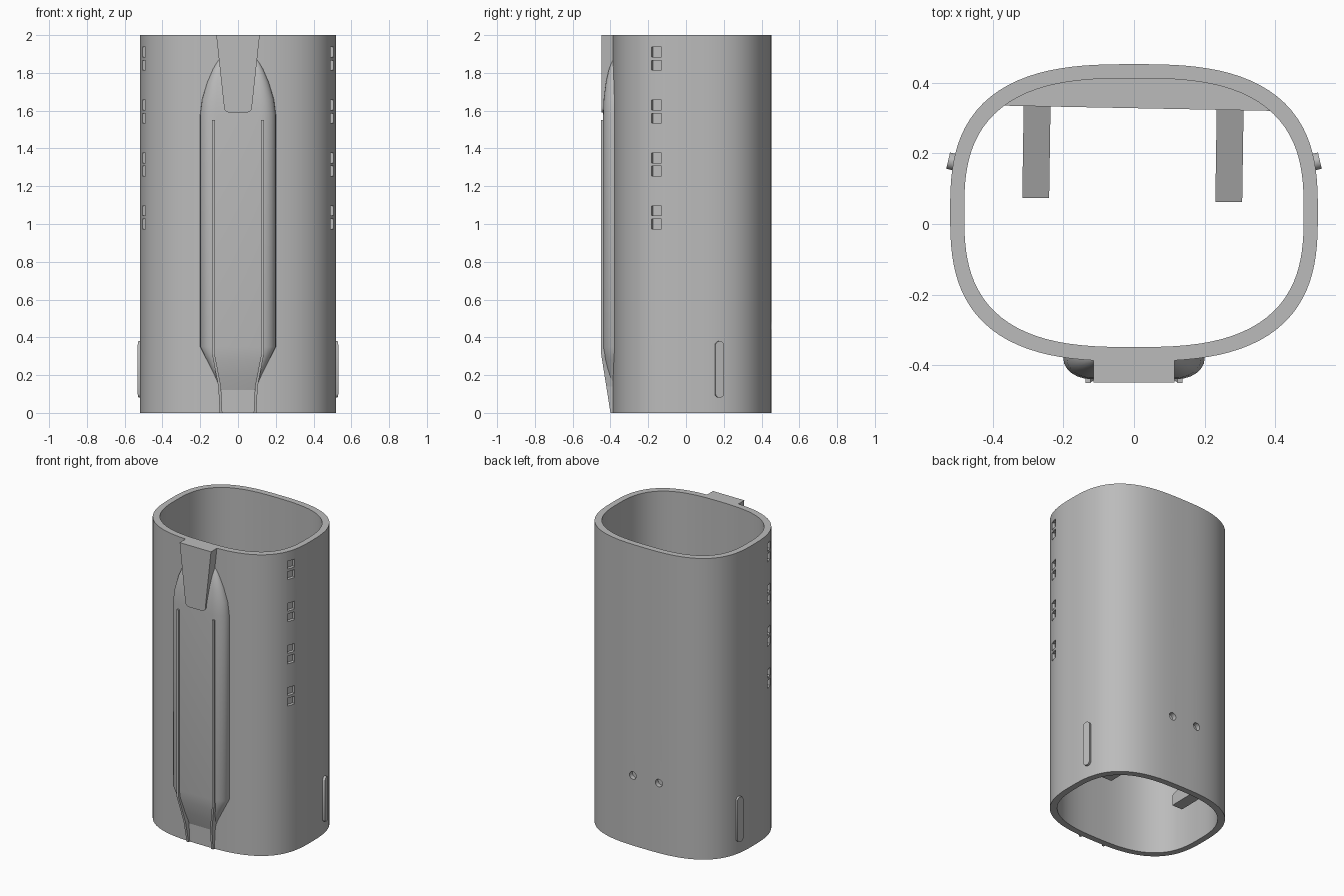
import bpy, bmesh
from math import cos, sin, pi, radians, copysign
from mathutils import Matrix, Vector

cube = bpy.data.objects.get("Cube")
if cube:
    bpy.data.objects.remove(cube, do_unlink=True)

grey = bpy.data.materials.new("plain_grey")
grey.use_nodes = True
grey.diffuse_color = (0.5, 0.5, 0.5, 1)
grey.node_tree.nodes["Principled BSDF"].inputs["Base Color"].default_value = (0.5, 0.5, 0.5, 1)

HEIGHT, WALL, CENTRE_Y = 2.0, 0.04, 0.032


def finish(bm, name, smooth=True):
    bmesh.ops.recalc_face_normals(bm, faces=bm.faces)
    mesh = bpy.data.meshes.new(name)
    bm.to_mesh(mesh)
    bm.free()
    mesh.materials.append(grey)
    obj = bpy.data.objects.new(name, mesh)
    bpy.context.scene.collection.objects.link(obj)
    if smooth:
        bpy.ops.object.select_all(action="DESELECT")
        obj.select_set(True)
        bpy.context.view_layer.objects.active = obj
        bpy.ops.object.shade_smooth_by_angle(angle=radians(30))
    return obj


def loft(bm, rings, caps=True, wrap=False):
    """Skin closed rings of points."""
    rows = [[bm.verts.new(p) for p in ring] for ring in rings]
    pairs = list(zip(rows, rows[1:])) + ([(rows[-1], rows[0])] if wrap else [])
    for a, b in pairs:
        for i in range(len(a)):
            j = (i + 1) % len(a)
            bm.faces.new((a[i], a[j], b[j], b[i]))
    if caps:
        bm.faces.new(rows[0])
        bm.faces.new(rows[-1])


def outline(inset, z, count=112):
    """Rounded-square section of the shell."""
    ring = []
    for k in range(count):
        c, s = cos(2 * pi * k / count), sin(2 * pi * k / count)
        r = (abs(c) ** 2.8 + abs(s) ** 2.8) ** (-1 / 2.8)
        ring.append((c * r * (0.52 - inset), CENTRE_Y + s * r * (0.42 - inset), z))
    return ring


def side_x(y):
    return 0.52 * (1 - (abs(y - CENTRE_Y) / 0.42) ** 2.8) ** (1 / 2.8)


def add_box(bm, centre, size, turn=0):
    m = Matrix.Translation(centre) @ Matrix.Rotation(turn, 4, "Z") @ Matrix.Diagonal((*size, 1))
    bmesh.ops.create_cube(bm, size=1, matrix=m)


# Hollow shell
bm = bmesh.new()
loft(bm, [outline(0, 0), outline(0, HEIGHT), outline(WALL, HEIGHT), outline(WALL, 0)],
     caps=False, wrap=True)
shell = finish(bm, "shell")

# Cutter: square side pockets in pairs, and two round holes at the back
bm = bmesh.new()
for side in (-1, 1):
    for pair in range(4):
        for z in (1.0, 1.07):
            y = -0.157
            add_box(bm, (side * (side_x(y) + 0.005), y, z + 0.28 * pair),
                    (0.05, 0.055, 0.052), -side * radians(17))
for x in (-0.115, 0.075):
    m = Matrix.Translation((x, 0.44, 0.465)) @ Matrix.Rotation(pi / 2, 4, "X")
    bmesh.ops.create_cone(bm, cap_ends=True, segments=24, radius1=0.025, radius2=0.025,
                          depth=0.12, matrix=m)
cutter = finish(bm, "pocket_cutter", smooth=False)
cutter.hide_render = True
cutter.hide_viewport = True
cutter.display_type = "WIRE"
cut = shell.modifiers.new("pockets", "BOOLEAN")
cut.operation, cut.solver, cut.object = "DIFFERENCE", "EXACT", cutter

# Raised front panel with rounded shoulders: z, half width, flat half width, front y
stations = [(0.12, 0.09, 0.085, -0.388), (0.2, 0.125, 0.095, -0.412),
            (0.28, 0.165, 0.11, -0.43), (0.35, 0.2, 0.12, -0.439),
            (1.58, 0.2, 0.12, -0.439), (1.66, 0.19, 0.115, -0.436),
            (1.75, 0.163, 0.11, -0.424), (1.82, 0.133, 0.1, -0.408),
            (1.87, 0.105, 0.09, -0.388)]
rings = []
for z, w, f, front in stations:
    half = [(w, -0.36), (w, -0.38)]
    for k in range(1, 7):
        a = k / 6 * pi / 2
        half.append((f + (w - f) * cos(a), -0.38 + (front + 0.38) * sin(a)))
    rings.append([(x, y, z) for x, y in half] + [(-x, y, z) for x, y in reversed(half)])
bm = bmesh.new()
loft(bm, rings)
finish(bm, "front_panel")

# Thin ribs that turn inward and run to the bottom edge
for side, label in ((1, "left"), (-1, "right")):
    bm = bmesh.new()
    loft(bm, [[(side * (x + dx), y, z) for dx, y in
               ((-0.007, -0.37), (0.007, -0.37), (0.007, front), (-0.007, front))]
              for x, front, z in ((0.09, -0.4, 0), (0.097, -0.422, 0.14),
                                  (0.13, -0.449, 0.31), (0.13, -0.449, 1.55))])
    finish(bm, label + "_front_rib", smooth=False)

# Tapered clip at the top of the front, with rounded lower corners
right = [(0.115, HEIGHT), (0.075, 1.63)]
right += [(0.045 + 0.03 * cos(a), 1.62 - 0.03 * sin(a)) for a in (k * pi / 12 for k in range(1, 7))]
profile = right + [(-x, z) for x, z in reversed(right)]
bm = bmesh.new()
loft(bm, [[(x, y, z) for x, z in profile] for y in (-0.36, -0.448)])
finish(bm, "front_clip")

# Upright rounded bars low on both sides
for side, label in ((1, "left"), (-1, "right")):
    bm = bmesh.new()
    place = (Matrix.Translation((side * 0.512, 0.176, 0.23))
             @ Matrix.Rotation(side * radians(13), 4, "Z"))
    capsule = [(0.024 * cos(a), copysign(0.126, sin(a)) + 0.024 * sin(a))
               for a in ((k + 0.5) * pi / 8 for k in range(16))]
    loft(bm, [[place @ Vector((x, y, z)) for y, z in capsule] for x in (-0.014, 0.014)])
    finish(bm, label + "_side_bar")

# Block inside the back wall, slightly skewed, with two arms pointing forward
bm = bmesh.new()
curve = []
for k in range(25):
    x = -0.38 + 0.77 * k / 24
    curve.append((x, CENTRE_Y + 0.39 * (1 - (abs(x) / 0.49) ** 2.8) ** (1 / 2.8)))
base = [(0.39, 0.32), (-0.38, 0.335)]
loft(bm, [[(x, y, z) for x, y in curve + base] for z in (0.13, 0.55)])
finish(bm, "back_block", smooth=False)

for x, tip, label in ((0.268, 0.062, "left"), (-0.278, 0.073, "right")):
    bm = bmesh.new()
    side_shape = [(0.35, 0.13), (tip, 0.13), (tip, 0.2), (0.35, 0.3)]
    loft(bm, [[(x + dx + (y - tip) * 0.015, y, z) for y, z in side_shape]
              for dx in (-0.038, 0.038)])
    finish(bm, label + "_inner_arm", smooth=False)
